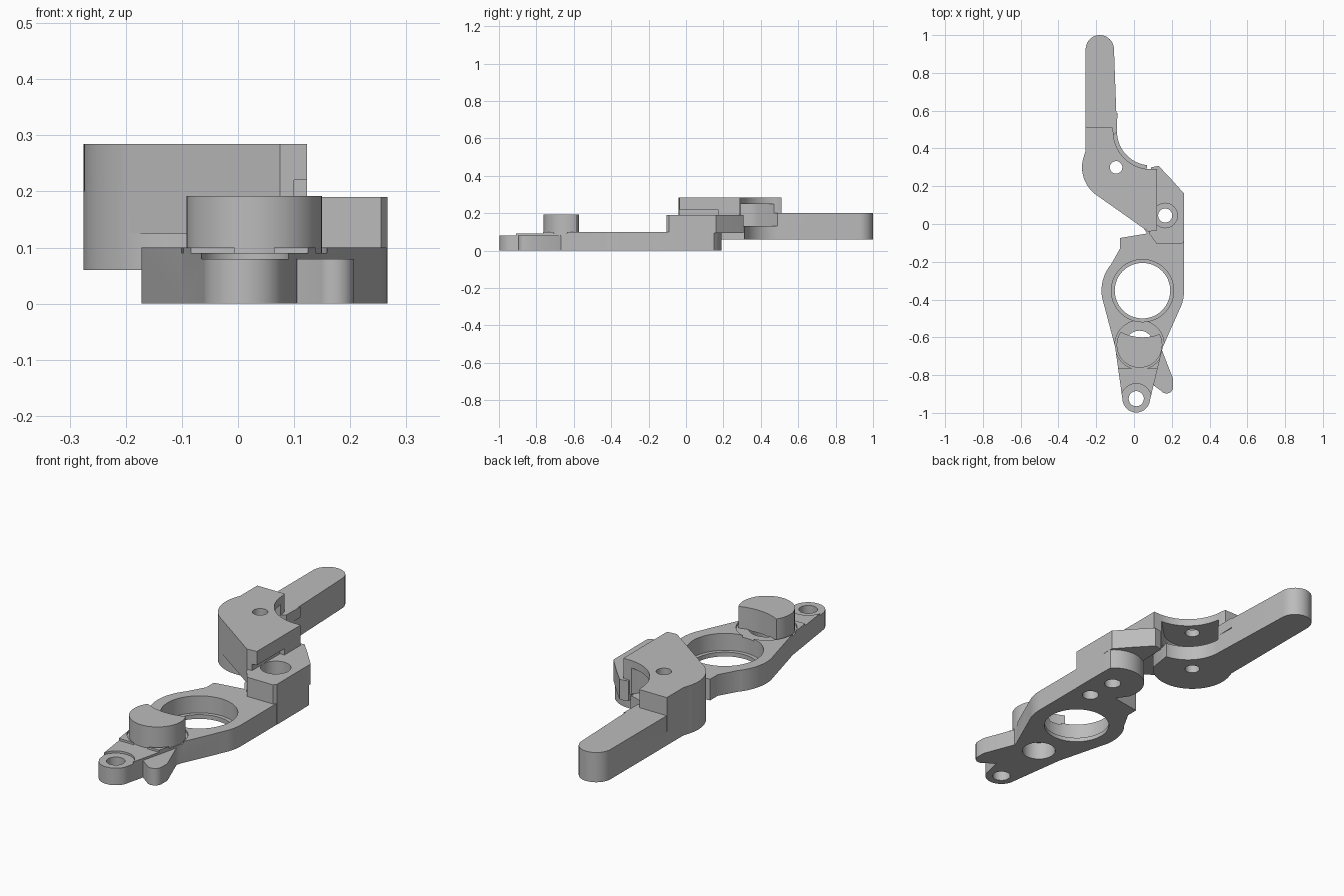
import bpy, bmesh
from math import cos, sin, radians

cube = bpy.data.objects.get("Cube")
if cube:
    bpy.data.objects.remove(cube)

grey = bpy.data.materials.new("plain grey")
grey.use_nodes = True
COLOUR = (0.5, 0.5, 0.5, 1)
grey.diffuse_color = COLOUR
grey.node_tree.nodes["Principled BSDF"].inputs["Base Color"].default_value = COLOUR


def arc(c, r, a0, a1, n=20):
    """Points along an arc, angles in degrees."""
    angles = [radians(a0 + (a1 - a0) * i / n) for i in range(n + 1)]
    return [(c[0] + r * cos(a), c[1] + r * sin(a)) for a in angles]


def circle(c, r):
    return arc(c, r, 0, 352.5, 47)


def box(x0, y0, x1, y1):
    return [(x0, y0), (x1, y0), (x1, y1), (x0, y1)]


def prism(name, outline, z0, z1):
    """Upright solid with the given plan outline."""
    bm = bmesh.new()
    face = bm.faces.new([bm.verts.new((x, y, z0)) for x, y in outline])
    grown = bmesh.ops.extrude_face_region(bm, geom=[face])
    top = [g for g in grown["geom"] if isinstance(g, bmesh.types.BMVert)]
    bmesh.ops.translate(bm, verts=top, vec=(0, 0, z1 - z0))
    bmesh.ops.recalc_face_normals(bm, faces=bm.faces)
    mesh = bpy.data.meshes.new(name)
    bm.to_mesh(mesh)
    bm.free()
    mesh.materials.append(grey)
    obj = bpy.data.objects.new(name, mesh)
    bpy.context.collection.objects.link(obj)
    return obj


def combine(obj, operation, outline, z0, z1):
    """Join or cut a prism and bake the result."""
    tool = prism("tool", outline, z0, z1)
    mod = obj.modifiers.new("boolean", "BOOLEAN")
    mod.operation, mod.solver, mod.object = operation, "EXACT", tool
    deps = bpy.context.evaluated_depsgraph_get()
    mesh = bpy.data.meshes.new_from_object(obj.evaluated_get(deps))
    obj.modifiers.clear()
    obj.data = mesh
    bpy.data.objects.remove(tool)


def cut(obj, outline, z0, z1):
    combine(obj, "DIFFERENCE", outline, z0, z1)


def join(obj, outline, z0, z1):
    combine(obj, "UNION", outline, z0, z1)


RING, DISC, TIP = (0.045, -0.353), (0.029, -0.64), (0.012, -0.925)
SCREW, PIVOT, HOLLOW = (0.165, 0.045), (-0.095, 0.30), (0.09, 0.49)

# Base plate with the raised screw block
base = prism("base_plate",
             [(0.265, 0.14)] + arc((0.165, 0.05), 0.14, 45, 200)
             + [(0.07, -0.05), (-0.074, -0.074), (-0.074, -0.13)]
             + arc(RING, 0.217, 140, 190) + [(-0.1, -0.65)]
             + arc(TIP, 0.073, 185, 355) + [(0.153, -0.65)]
             + arc(RING, 0.22, -22, 0, 8), 0, 0.1)
join(base, [(0.08, -0.05), (0.12, -0.105), (0.255, -0.105), (0.266, -0.09),
            (0.266, 0.16), (0.19, 0.245), (0.13, 0.308), (0.09, 0.3)], 0.095, 0.19)
join(base, [(0.1, -0.02), (0.12, -0.105), (0.255, -0.105), (0.266, -0.09),
            (0.266, 0.1)], 0.0, 0.12)
# Side finger
join(base, [(0.08, -0.65), (0.105, -0.855)] + arc((0.172, -0.862), 0.035, 220, 360)
     + [(0.207, -0.82), (0.145, -0.66)], 0, 0.08)
# Stepped nose, ring seat, screw hole and blind sockets
cut(base, box(-0.3, -1.1, 0.3, -0.765), 0.09, 0.2)
cut(base, circle(DISC, 0.13), 0.09, 0.2)
cut(base, circle(TIP, 0.08), 0.08, 0.2)
cut(base, circle(TIP, 0.04), -0.1, 0.2)
cut(base, circle(RING, 0.147), -0.1, 0.2)
cut(base, circle(RING, 0.165), 0.02, 0.2)
cut(base, circle(SCREW, 0.037), -0.1, 0.3)
cut(base, circle(SCREW, 0.065), 0.1, 0.3)
cut(base, circle((0.175, -0.1), 0.037), -0.1, 0.07)
cut(base, circle(DISC, 0.075), -0.1, 0.2)

# Round button with a hollowed back
button = prism("button", circle(DISC, 0.121), 0.085, 0.192)
cut(button, circle(RING, 0.247), 0, 0.3)

# Lever with its hub
lever = prism("lever_arm",
              arc((-0.181, 0.925), 0.075, 0, 180) + [(-0.257, 0.385)]
              + arc(PIVOT, 0.18, 165, 325, 30) + [(0.07, 0.312)]
              + arc(HOLLOW, 0.18, 260, 180), 0.06, 0.2)
# Upper housing
join(lever, [(-0.257, 0.51), (-0.257, 0.385)] + arc(PIVOT, 0.18, 165, 238, 16)
     + [(0.075, -0.04), (0.123, -0.035), (0.123, 0.29)]
     + arc(HOLLOW, 0.2, 270, 180) + [(-0.115, 0.51)], 0.125, 0.285)
join(lever, [(-0.13, 0.5), (-0.09, 0.5), (-0.088, 0.59), (-0.12, 0.51)], 0.15, 0.2)
# Slot around the pivot, pivot hole and clearance above the block
d, s = 0.13, 0.7071
slot = arc(PIVOT, d, 135, 315) + [(PIVOT[0] + d * s + 0.3, PIVOT[1] - d * s + 0.3),
                                  (PIVOT[0] - d * s + 0.3, PIVOT[1] + d * s + 0.3)]
cut(lever, slot, 0.13, 0.25)
cut(lever, circle(PIVOT, 0.033), -0.1, 0.4)
cut(lever, box(0.1, -0.2, 0.3, 0.17), 0.0, 0.22)

for obj in (base, button, lever):
    bpy.ops.object.select_all(action="DESELECT")
    obj.select_set(True)
    bpy.context.view_layer.objects.active = obj
    bpy.ops.object.shade_smooth_by_angle(angle=radians(30))
